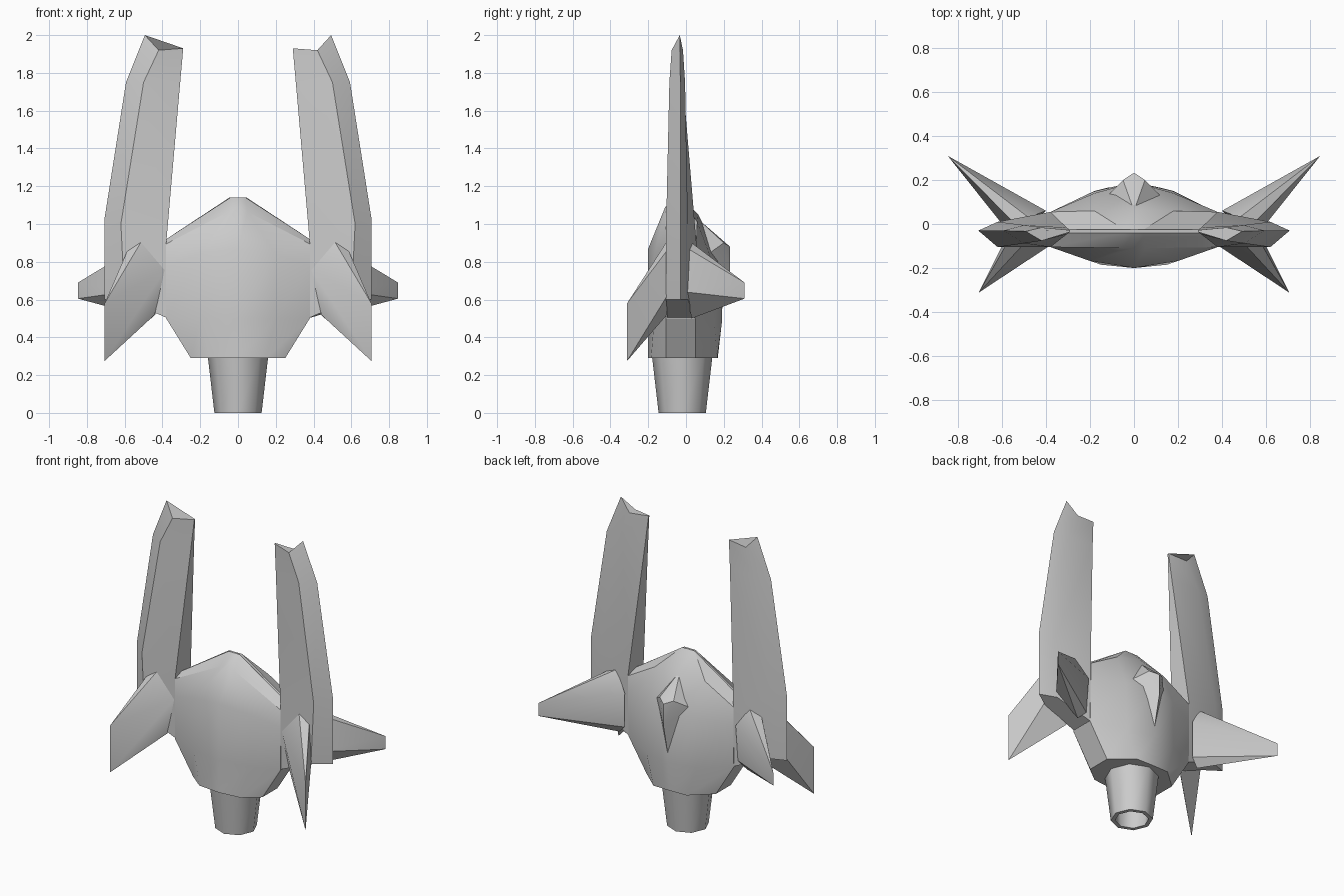
import bpy, bmesh, math

if "Cube" in bpy.data.objects:
    bpy.data.objects.remove(bpy.data.objects["Cube"])


def finish(name, bm, mirror=False, angle=30):
    bmesh.ops.remove_doubles(bm, verts=bm.verts, dist=0.0005)
    bmesh.ops.recalc_face_normals(bm, faces=bm.faces)
    me = bpy.data.meshes.new(name)
    bm.to_mesh(me)
    bm.free()
    ob = bpy.data.objects.new(name, me)
    bpy.context.collection.objects.link(ob)
    if mirror:
        ob.modifiers.new("mirror", 'MIRROR')
    bpy.ops.object.select_all(action='DESELECT')
    ob.select_set(True)
    bpy.context.view_layer.objects.active = ob
    bpy.ops.object.shade_smooth_by_angle(angle=math.radians(angle))
    return ob


def loft(name, rings, caps=True, loop=False, **kw):
    bm = bmesh.new()
    rows = [[bm.verts.new(p) for p in r] for r in rings]
    pairs = list(zip(rows, rows[1:])) + ([(rows[-1], rows[0])] if loop else [])
    for a, b in pairs:
        for i in range(len(a)):
            j = (i + 1) % len(a)
            bm.faces.new((a[i], a[j], b[j], b[i]))
    if caps:
        bm.faces.new(rows[0])
        bm.faces.new(rows[-1])
    return finish(name, bm, **kw)


def hull(name, pts, **kw):
    bm = bmesh.new()
    for p in pts:
        bm.verts.new(p)
    bmesh.ops.convex_hull(bm, input=bm.verts)
    bmesh.ops.dissolve_limit(bm, angle_limit=0.02, verts=bm.verts, edges=bm.edges)
    return finish(name, bm, **kw)


def full(half):
    # half ring runs from front centre to back centre on +x
    return half + [(-x, y, z) for x, y, z in half[-2:0:-1]]


# fuselage: rings from the flat base to the roof ridge
body = [
    [(0, -.2, .29), (.15, -.185, .29), (.25, -.105, .29),
     (.25, .05, .29), (.12, .165, .29), (0, .168, .29)],
    [(0, -.2, .5), (.2, -.168, .5), (.38, -.105, .5),
     (.38, .05, .5), (.18, .15, .48), (0, .19, .48)],
    [(0, -.2, .87), (.2, -.168, .84), (.38, -.105, .78),
     (.38, .055, .78), (.18, .14, .8), (0, .19, .8)],
    [(0, -.11, 1.09), (.05, -.11, 1.065), (.38, -.105, .895),
     (.38, .055, .895), (.18, .06, 1.01), (0, .065, 1.05)],
    [(0, -.04, 1.14), (.04, -.04, 1.14), (.38, -.04, .92),
     (.38, -.025, .92), (.045, -.025, 1.14), (0, -.025, 1.14)],
]
loft("fuselage", [full(r) for r in body])

# faceted canopy on the back
hull("canopy", [(0, .06, 1.03), (.12, .13, .85), (-.12, .13, .85),
                (.05, .2, .9), (-.05, .2, .9), (0, .233, .88),
                (0, .233, .74), (0, .18, .5)])

# hollow eight-sided exhaust nozzle
profile = [(.16, .3), (.125, 0), (.1, 0), (.125, .29)]
loft("exhaust_nozzle",
     [[(r * math.sin(k * math.pi / 4), -.02 + r * math.cos(k * math.pi / 4), z)
       for k in range(8)] for r, z in profile],
     caps=False, loop=True, angle=50)

# tall upright wings with a knife-like outer edge
wing = [
    [(.37, -.1, .5), (.6, -.105, .6), (.708, -.03, .6), (.6, .01, .6), (.37, .05, .5)],
    [(.38, -.105, .9), (.62, -.105, 1.0), (.708, -.03, 1.02), (.62, .01, 1.0), (.38, .055, .9)],
    [(.306, -.047, 1.75), (.5, -.088, 1.75), (.593, -.03, 1.75), (.5, -.005, 1.75), (.306, -.016, 1.75)],
    [(.29, -.036, 1.93), (.42, -.076, 1.92), (.493, -.033, 2.0), (.42, -.016, 1.92), (.29, -.028, 1.93)],
]
loft("upright_wing", wing, mirror=True)

# swept fins: wide base on the wing, thin blade tip
hull("front_fin", [(.51, -.1, .91), (.585, -.1, .86), (.6, -.1, .62),
                   (.44, -.1, .52), (.385, -.1, .76),
                   (.706, -.312, .58), (.706, -.312, .275)], mirror=True)
hull("back_fin", [(.48, .03, .9), (.55, .01, .87), (.6, .0, .64),
                  (.41, .05, .55), (.4, .06, .78), (.46, .03, .5),
                  (.847, .31, .69), (.847, .31, .605)], mirror=True)
